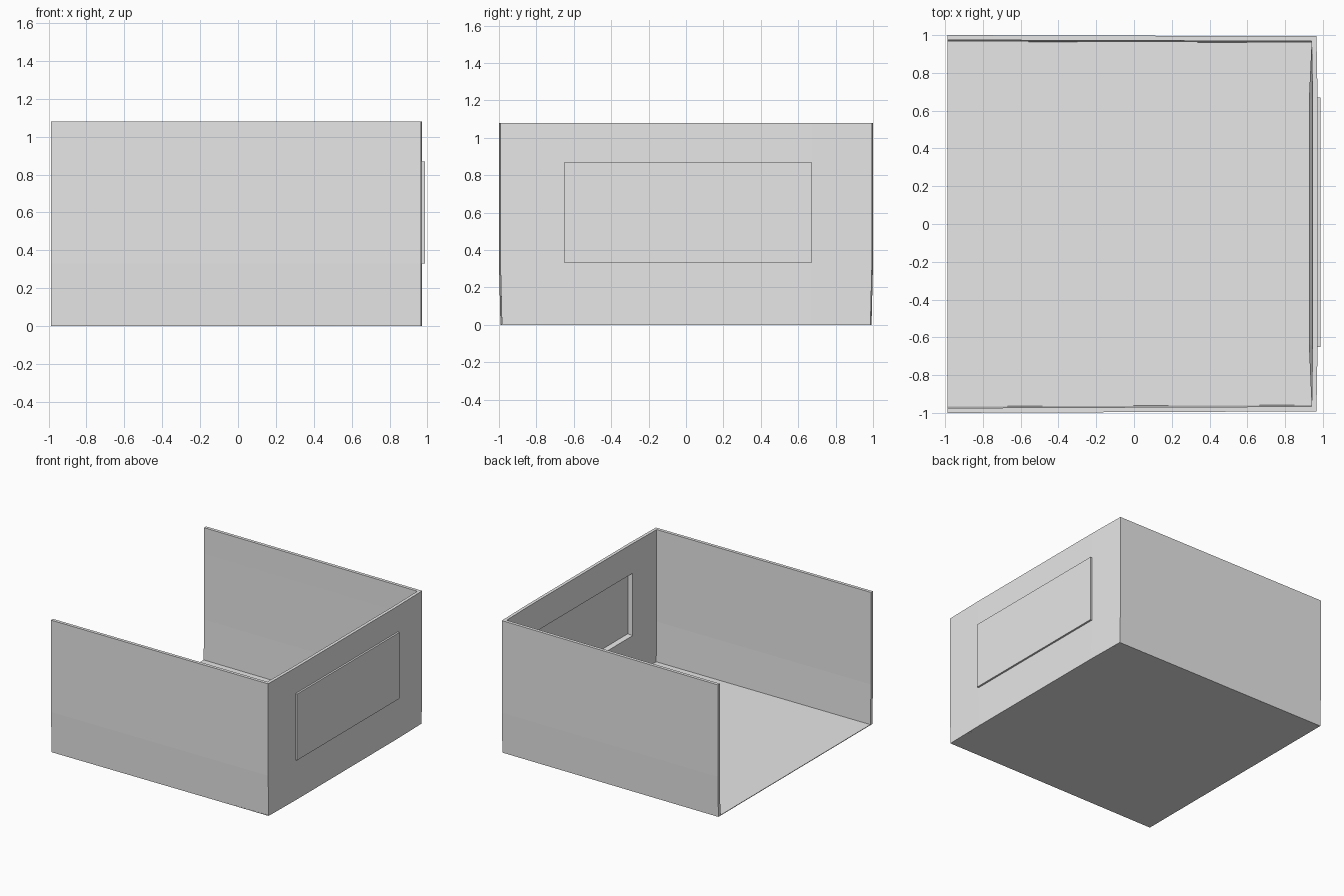
import bpy
import bmesh

cube = bpy.data.objects.get("Cube")
if cube:
    bpy.data.objects.remove(cube, do_unlink=True)

grey = bpy.data.materials.new("plain grey")
grey.use_nodes = True
grey.diffuse_color = (0.8, 0.8, 0.8, 1)
grey.node_tree.nodes["Principled BSDF"].inputs["Base Color"].default_value = (0.8, 0.8, 0.8, 1)


def add_object(name, bm):
    mesh = bpy.data.meshes.new(name)
    bm.to_mesh(mesh)
    bm.free()
    mesh.materials.append(grey)
    obj = bpy.data.objects.new(name, mesh)
    bpy.context.collection.objects.link(obj)
    return obj


# Three walls as one bent sheet, open at one end and slightly drawn in at the base
path = [(-0.987, -1), (0.966, -0.992), (0.972, -0.65),
        (0.972, 0.67), (0.966, 0.994), (-0.987, 1)]
levels = [0, 0.33, 0.87, 1.08]
bm = bmesh.new()
rows = []
for z in levels:
    draw_in = 0.992 if z == 0 else 1
    rows.append([bm.verts.new((x, y * draw_in, z)) for x, y in path])
for low, high in zip(rows, rows[1:]):
    for i in range(len(path) - 1):
        bm.faces.new((low[i], low[i + 1], high[i + 1], high[i]))

# Panel pressed outward in the end wall
bm.faces.ensure_lookup_table()
panel = min(bm.faces, key=lambda f: (f.calc_center_median().x < 0.97,
                                     abs(f.calc_center_median().z - 0.6)))
pressed = bmesh.ops.extrude_discrete_faces(bm, faces=[panel])["faces"][0]
bmesh.ops.translate(bm, verts=pressed.verts, vec=(0.015, 0, 0))
walls = add_object("walls_with_pressed_panel", bm)
thick = walls.modifiers.new("sheet thickness", "SOLIDIFY")
thick.thickness = 0.026
thick.offset = -1
thick.use_even_offset = True

# Thin floor sheet between the walls
bm = bmesh.new()
bmesh.ops.create_cube(bm, size=1)
bmesh.ops.scale(bm, verts=bm.verts, vec=(1.945, 1.972, 0.005))
bmesh.ops.translate(bm, verts=bm.verts, vec=(-0.0145, 0, 0.0025))
add_object("floor", bm)
